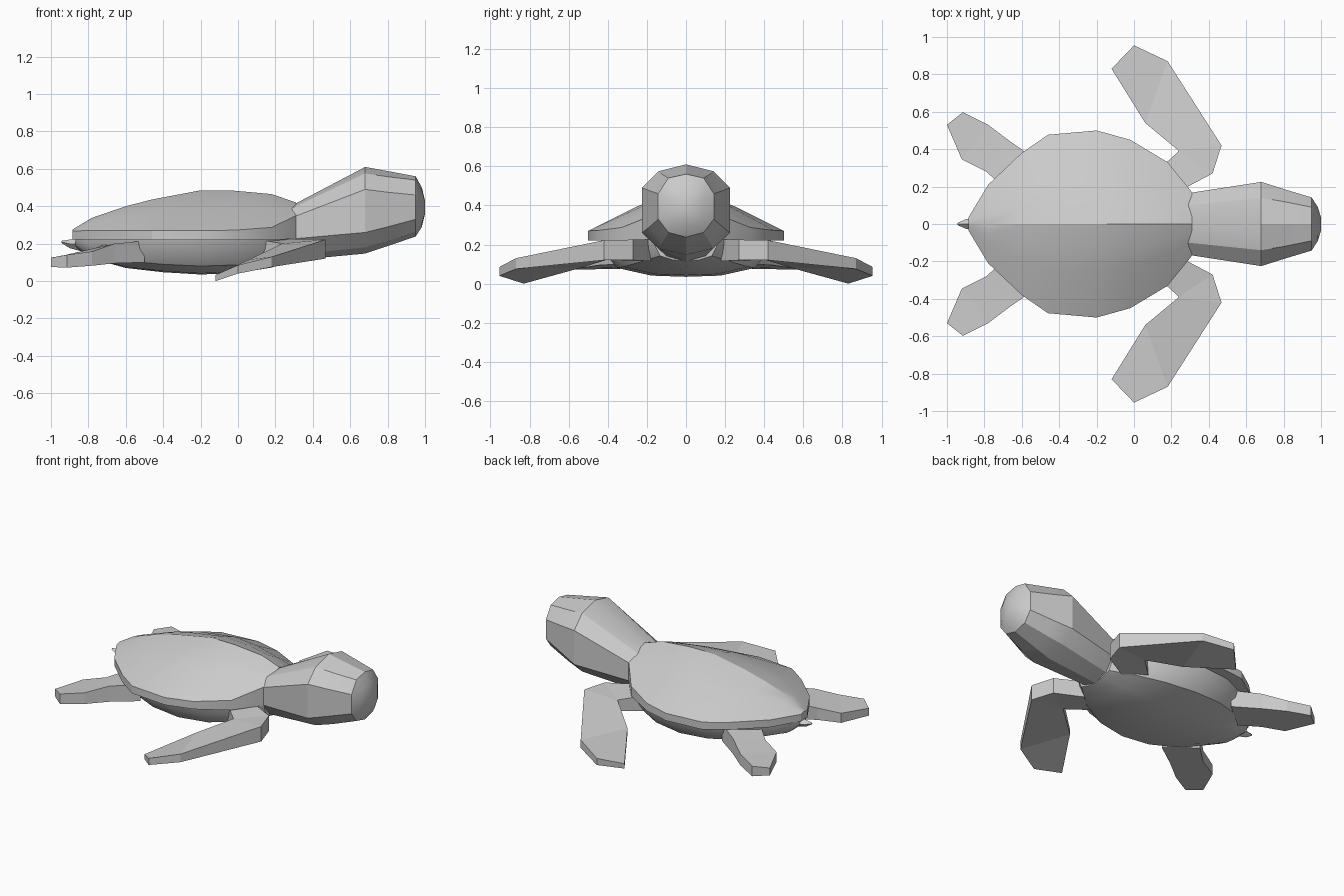
import bpy, bmesh
from math import radians

if "Cube" in bpy.data.objects:
    bpy.data.objects.remove(bpy.data.objects["Cube"])


def loft(name, rings, mirror=False, smooth=None):
    """Skin a list of equal-length closed rings and cap both ends."""
    bm = bmesh.new()
    vs = [[bm.verts.new(p) for p in r] for r in rings]
    n = len(rings[0])
    for a, b in zip(vs, vs[1:]):
        for i in range(n):
            j = (i + 1) % n
            bm.faces.new((a[i], a[j], b[j], b[i]))
    bm.faces.new(vs[0])
    bm.faces.new(vs[-1][::-1])
    bmesh.ops.recalc_face_normals(bm, faces=bm.faces)
    me = bpy.data.meshes.new(name)
    bm.to_mesh(me)
    bm.free()
    ob = bpy.data.objects.new(name, me)
    bpy.context.collection.objects.link(ob)
    if mirror:
        m = ob.modifiers.new("Mirror", 'MIRROR')
        m.use_axis = (False, True, False)
        m.use_mirror_merge = False
    if smooth:
        bpy.ops.object.select_all(action='DESELECT')
        ob.select_set(True)
        bpy.context.view_layer.objects.active = ob
        bpy.ops.object.shade_smooth_by_angle(angle=radians(smooth))
    return ob


def sym(x, half):
    """Full ring at x from a half profile running centre top to centre bottom."""
    return [(x, y, z) for y, z in half] + [(x, -y, z) for y, z in half[-2:0:-1]]


def plate(name, stations):
    """Flat limb: leading and trailing corners (x, y, top, bottom) per station."""
    rings = []
    for (ax, ay, at, ab), (bx, by, bt, bb) in stations:
        rings.append([(ax, ay, at), (bx, by, bt), (bx, by, bb), (ax, ay, ab)])
    return loft(name, rings, mirror=True)


# Shell: x, half width, ridge height, rim top, rim bottom
shell = [(-.885, .035, .275, .268, .222), (-.78, .21, .338, .27, .22),
         (-.6, .38, .4, .27, .22), (-.46, .477, .436, .27, .22),
         (-.2, .5, .485, .27, .22), (-.02, .45, .483, .272, .22),
         (.18, .33, .465, .287, .22), (.31, .17, .42, .35, .226)]
loft("shell", [sym(x, [(0, h), (w * .25, t + (h - t) * .82), (w * .5, t + (h - t) * .58),
                       (w, t), (w, b), (0, b)]) for x, w, h, t, b in shell], smooth=24)

# Belly: x, half width, lowest height
belly = [(-.87, .05, .185), (-.8, .16, .125), (-.6, .33, .07), (-.4, .42, .047),
         (-.2, .44, .035), (0, .4, .043), (.18, .3, .072), (.31, .165, .115)]
loft("belly", [sym(x, [(0, .24), (w, .24), (w * .95, .24 - (.24 - z) * .4),
                       (w * .8, .24 - (.24 - z) * .78), (w * .4, z + .006), (0, z)])
               for x, w, z in belly], smooth=35)

# Head and neck
head = [(.29, [(0, .405), (.1, .39), (.165, .34), (.165, .225), (.1, .14), (0, .11)]),
        (.68, [(0, .61), (.14, .575), (.225, .49), (.225, .26), (.14, .18), (0, .147)]),
        (.8, [(0, .588), (.12, .558), (.187, .475), (.187, .29), (.12, .213), (0, .187)]),
        (.95, [(0, .56), (.09, .54), (.142, .46), (.142, .33), (.09, .262), (0, .238)]),
        (.983, [(0, .5), (.06, .485), (.09, .44), (.09, .35), (.06, .305), (0, .29)]),
        (1.0, [(0, .43), (.02, .425), (.035, .41), (.035, .38), (.02, .365), (0, .36)])]
loft("head", [sym(x, p) for x, p in head], smooth=24)

# Front flippers
plate("front_flipper", [
    ((.25, .18, .225, .115), (.12, .28, .22, .115)),
    ((.42, .27, .225, .12), (.24, .39, .2, .125)),
    ((.468, .42, .222, .12), (.235, .395, .2, .125)),
    ((.18, .87, .13, .075), (.06, .54, .115, .08)),
    ((0, .955, .085, .04), (-.12, .83, .033, 0))])

# Rear flippers
plate("rear_flipper", [
    ((-.5, .33, .215, .1), (-.68, .18, .21, .1)),
    ((-.66, .44, .2, .095), (-.79, .28, .165, .085)),
    ((-.78, .53, .158, .082), (-.92, .345, .14, .075)),
    ((-.915, .598, .14, .072), (-1.0, .53, .125, .075))])

# Tail
loft("tail", [sym(x, [(0, t), (w, (t + b) / 2), (0, b)]) for x, w, t, b in
              [(-.84, .035, .23, .16), (-.9, .025, .222, .176), (-.943, .006, .215, .203)]])
